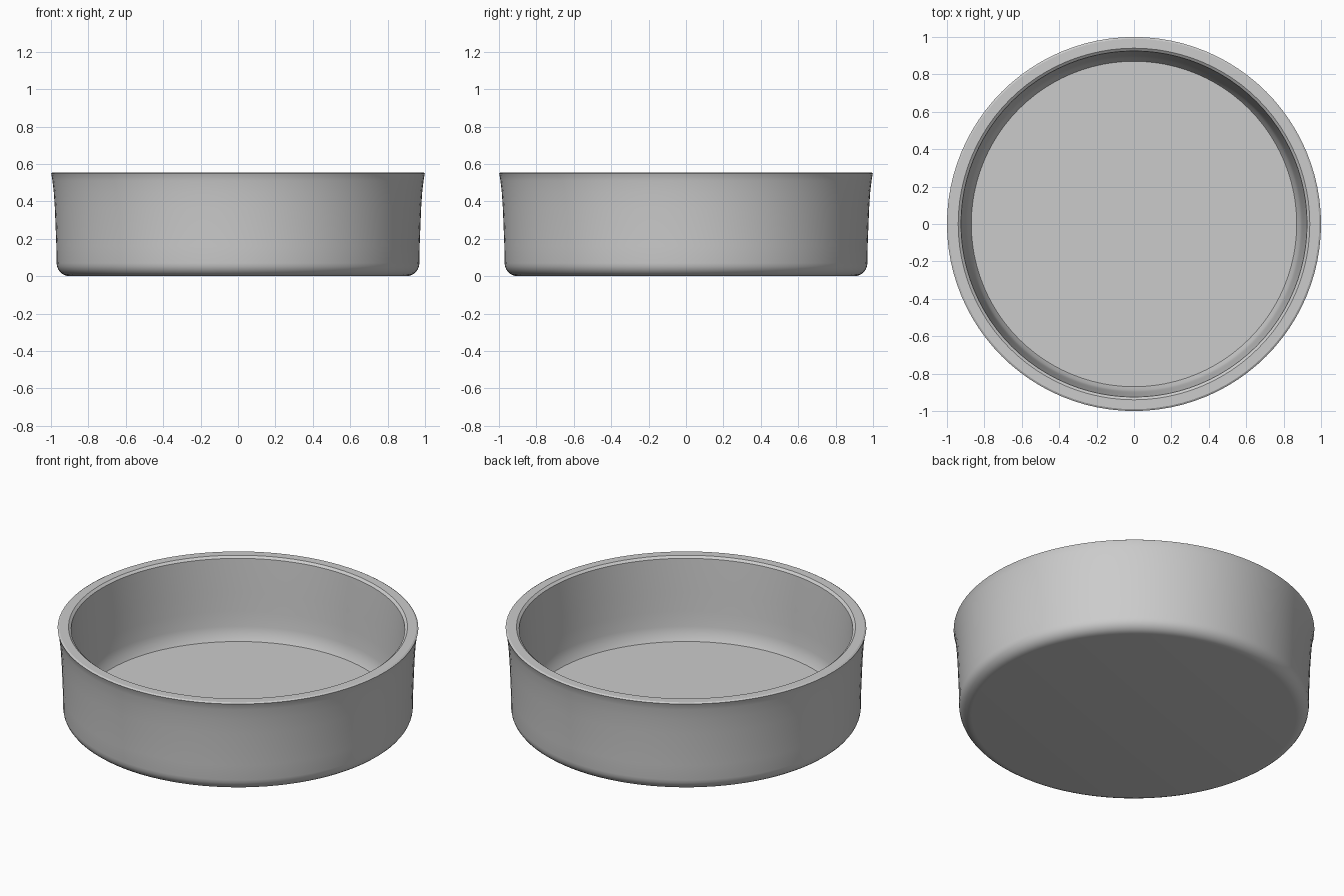
import bpy, bmesh, math

if "Cube" in bpy.data.objects:
    bpy.data.objects.remove(bpy.data.objects["Cube"])

SEGMENTS = 96

grey = bpy.data.materials.new("plain_grey")
grey.diffuse_color = (0.6, 0.6, 0.6, 1)
grey.use_nodes = True
grey.node_tree.nodes["Principled BSDF"].inputs["Base Color"].default_value = grey.diffuse_color


def lathe(name, profile, material):
    """Spin an (r, z) profile that starts and ends on the z axis."""
    bm = bmesh.new()
    verts = [bm.verts.new((r, 0, z)) for r, z in profile]
    edges = [bm.edges.new(pair) for pair in zip(verts, verts[1:])]
    bmesh.ops.spin(bm, geom=verts + edges, cent=(0, 0, 0), axis=(0, 0, 1),
                   angle=math.tau, steps=SEGMENTS, use_duplicate=False)
    bmesh.ops.remove_doubles(bm, verts=bm.verts, dist=1e-4)
    bmesh.ops.recalc_face_normals(bm, faces=bm.faces)
    mesh = bpy.data.meshes.new(name)
    bm.to_mesh(mesh)
    bm.free()
    mesh.materials.append(material)
    obj = bpy.data.objects.new(name, mesh)
    bpy.context.collection.objects.link(obj)
    bpy.context.view_layer.objects.active = obj
    obj.select_set(True)
    bpy.ops.object.shade_smooth_by_angle(angle=math.radians(30))
    return obj


# Rounded lower corner
corner = [(0.90 + 0.07 * math.sin(a), 0.07 - 0.07 * math.cos(a))
          for a in (math.radians(15 * i) for i in range(7))]

# Outer wall flaring towards the rim
outer = [(0.971, 0.16), (0.975, 0.26), (0.979, 0.36), (0.985, 0.45),
         (0.992, 0.51), (0.998, 0.545)]

# Flat rim with small bevelled edges
rim = [(1.0, 0.549), (0.99, 0.555), (0.94, 0.555), (0.925, 0.543)]

# Inner wall down to the floor
inner = [(0.918, 0.45), (0.911, 0.34), (0.904, 0.23), (0.897, 0.14),
         (0.889, 0.095), (0.87, 0.06)]

lathe("round_dish", [(0, 0)] + corner + outer + rim + inner + [(0, 0.06)], grey)
